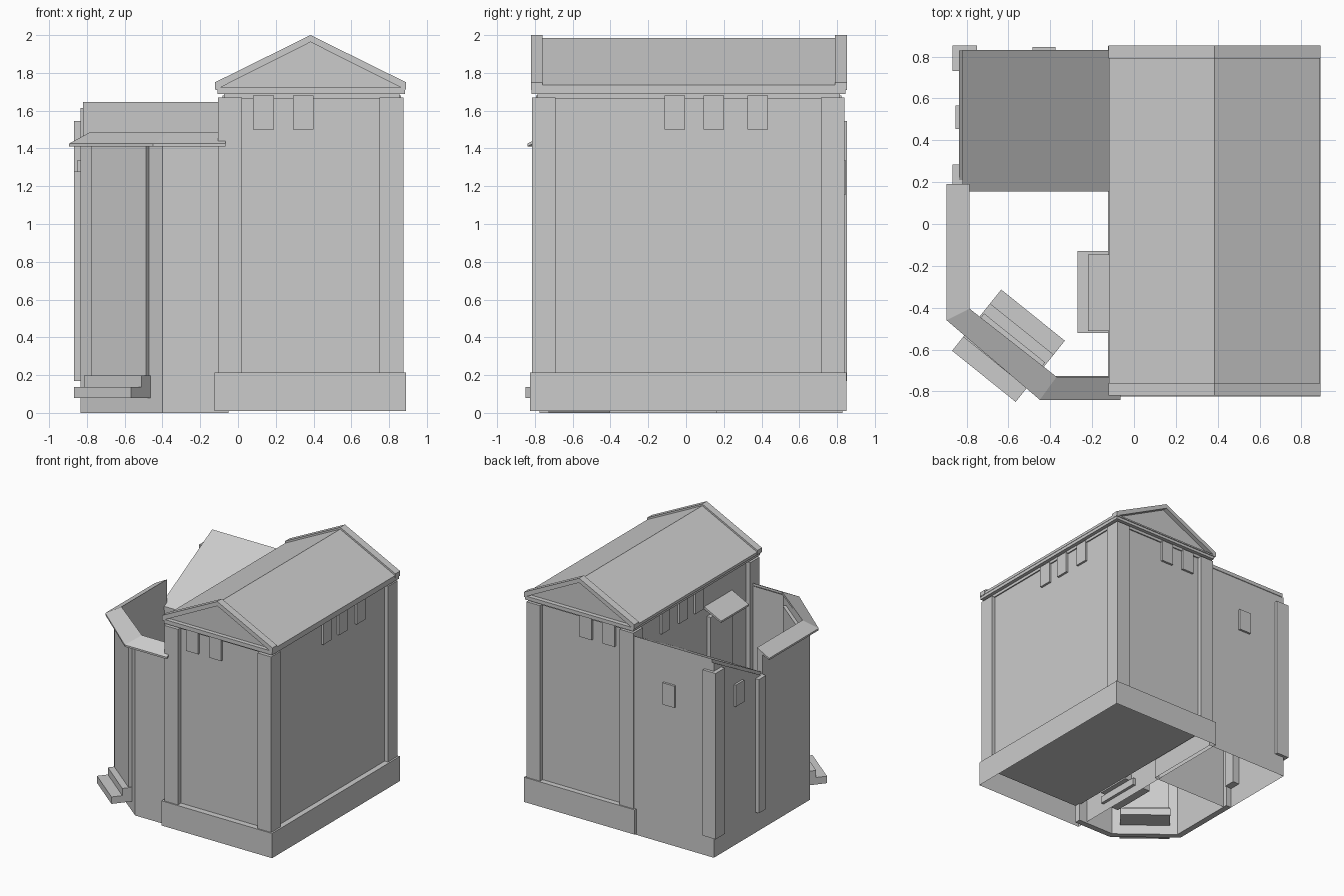
import bpy
from math import radians, sin, cos


def mesh(name, verts, faces):
    me = bpy.data.meshes.new(name)
    me.from_pydata(verts, [], faces)
    me.update()
    ob = bpy.data.objects.new(name, me)
    bpy.context.collection.objects.link(ob)
    return ob


def box(name, x0, x1, y0, y1, z0, z1, open_bottom=False):
    v = [(x, y, z) for z in (z0, z1) for x, y in ((x0, y0), (x1, y0), (x1, y1), (x0, y1))]
    f = [(4, 5, 6, 7), (0, 1, 5, 4), (1, 2, 6, 5), (2, 3, 7, 6), (3, 0, 4, 7)]
    if not open_bottom:
        f.append((3, 2, 1, 0))
    return mesh(name, v, f)


def prism(name, profile, a, b, axis, skip=()):
    """Extrude a counter-clockwise profile: (x,z) along y, or (y,z) along x."""
    n = len(profile)
    if axis == 'y':
        v = [(p, t, z) for t in (a, b) for p, z in profile]
    else:
        v = [(t, p, z) for t in (b, a) for p, z in profile]
    if axis == 'x':
        front, back = tuple(range(n)), tuple(range(2 * n - 1, n - 1, -1))
    else:
        front, back = tuple(range(n)), tuple(range(2 * n - 1, n - 1, -1))
    sides = [(i, n + i, n + (i + 1) % n, (i + 1) % n) for i in range(n) if i not in skip]
    return mesh(name, v, [front, back] + sides)


def strip(name, outer, inner, outer_z, inner_z):
    """Mitred strip with a four-point section following two plan lines."""
    v = []
    for (xo, yo), (xi, yi) in zip(outer, inner):
        v += [(xo, yo, outer_z[0]), (xo, yo, outer_z[1]), (xi, yi, inner_z[1]), (xi, yi, inner_z[0])]
    f = [(0, 1, 2, 3)]
    for k in range(len(outer) - 1):
        a = 4 * k
        f += [(a + i, a + 4 + i, a + 4 + (i + 1) % 4, a + (i + 1) % 4) for i in range(4)]
    e = 4 * (len(outer) - 1)
    f.append((e + 3, e + 2, e + 1, e))
    return mesh(name, v, f)


# Main house: hollow plinth, inset body, corner pilasters
box("plinth", -0.125, 0.89, -0.825, 0.85, 0.01, 0.215, open_bottom=True)
box("house_body", -0.065, 0.845, -0.775, 0.805, 0.15, 1.69)
for x0, x1 in ((-0.105, 0.02), (0.75, 0.875)):
    for y0, y1 in ((-0.815, -0.69), (0.715, 0.84)):
        box("corner_pilaster", x0, x1, y0, y1, 0.2, 1.67)
box("frieze", -0.075, 0.855, -0.785, 0.815, 1.665, 1.69)
box("cornice", -0.108, 0.885, -0.818, 0.845, 1.688, 1.713)

# Gabled roof with raised raking bands at both ends
prism("main_roof", [(-0.12, 1.713), (0.888, 1.713), (0.888, 1.735), (0.384, 1.985), (-0.12, 1.735)],
      -0.785, 0.815, 'y')
for y0, y1 in ((-0.82, -0.76), (0.79, 0.852)):
    prism("gable_band", [(-0.122, 1.713), (-0.095, 1.722), (0.384, 1.963), (0.863, 1.722),
                         (0.89, 1.713), (0.89, 1.75), (0.384, 2.0), (-0.122, 1.75)], y0, y1, 'y')
    box("gable_sill", -0.12, 0.888, y0, y1, 1.71, 1.722)

# Upper windows on all four sides
for x in (0.135, 0.345):
    for y in (-0.775, 0.805):
        box("window", x - 0.055, x + 0.055, y - 0.018, y + 0.018, 1.5, 1.68)
for y in (-0.06, 0.147, 0.38):
    for x in (-0.065, 0.845):
        box("window", x - 0.018, x + 0.018, y - 0.055, y + 0.055, 1.5, 1.68)

# House side door: panel, hood and steps facing the courtyard
box("side_door", -0.1, -0.06, -0.475, -0.18, 0.19, 1.41)
strip("door_hood", [(-0.22, -0.145), (-0.22, -0.51)], [(-0.06, -0.145), (-0.06, -0.51)],
      (1.41, 1.425), (1.485, 1.505))
box("side_step_lower", -0.27, -0.1, -0.52, -0.13, 0.08, 0.138)
box("side_step_upper", -0.19, -0.06, -0.475, -0.18, 0.138, 0.197)

# Rear annex: open-bottomed shell under a single-slope roof
prism("annex_walls", [(0.158, 0.0), (0.828, 0.0), (0.828, 1.615), (0.158, 1.25)],
      -0.835, -0.08, 'x', skip=(0,))
prism("annex_roof", [(0.155, 1.245), (0.832, 1.615), (0.832, 1.645), (0.155, 1.275)],
      -0.82, -0.07, 'x')
box("annex_rear_pilaster", -0.868, -0.75, 0.73, 0.852, 0.17, 1.545)
box("annex_front_pilaster", -0.868, -0.775, 0.19, 0.285, 0.17, 1.278)
box("annex_side_window", -0.853, -0.82, 0.455, 0.565, 1.155, 1.335)
box("annex_rear_window", -0.485, -0.375, 0.81, 0.846, 1.155, 1.335)

# Courtyard wall with sloping cap
strip("courtyard_wall", [(-0.835, 0.19), (-0.835, -0.43), (-0.40, -0.775), (-0.05, -0.775)],
      [(-0.785, 0.19), (-0.785, -0.405), (-0.385, -0.725), (-0.05, -0.725)],
      (0.0, 1.44), (0.0, 1.465))
strip("wall_cap", [(-0.895, 0.19), (-0.895, -0.46), (-0.45, -0.84), (-0.065, -0.84)],
      [(-0.785, 0.19), (-0.785, -0.405), (-0.37, -0.73), (-0.065, -0.73)],
      (1.41, 1.425), (1.465, 1.485))

# Gate in the diagonal wall, with steps on both sides
for name, hw, y0, y1, z0, z1 in (("gate_panel", 0.187, -0.025, 0.075, 0.19, 1.41),
                                 ("gate_step_lower_outer", 0.195, -0.16, 0.01, 0.08, 0.138),
                                 ("gate_step_lower_inner", 0.195, 0.04, 0.215, 0.08, 0.138),
                                 ("gate_step_upper", 0.195, -0.075, 0.13, 0.138, 0.197)):
    ob = box(name, -hw, hw, y0, y1, z0, z1)
    ob.location = (-0.617, -0.603, 0)
    ob.rotation_euler.z = radians(-38.8)
